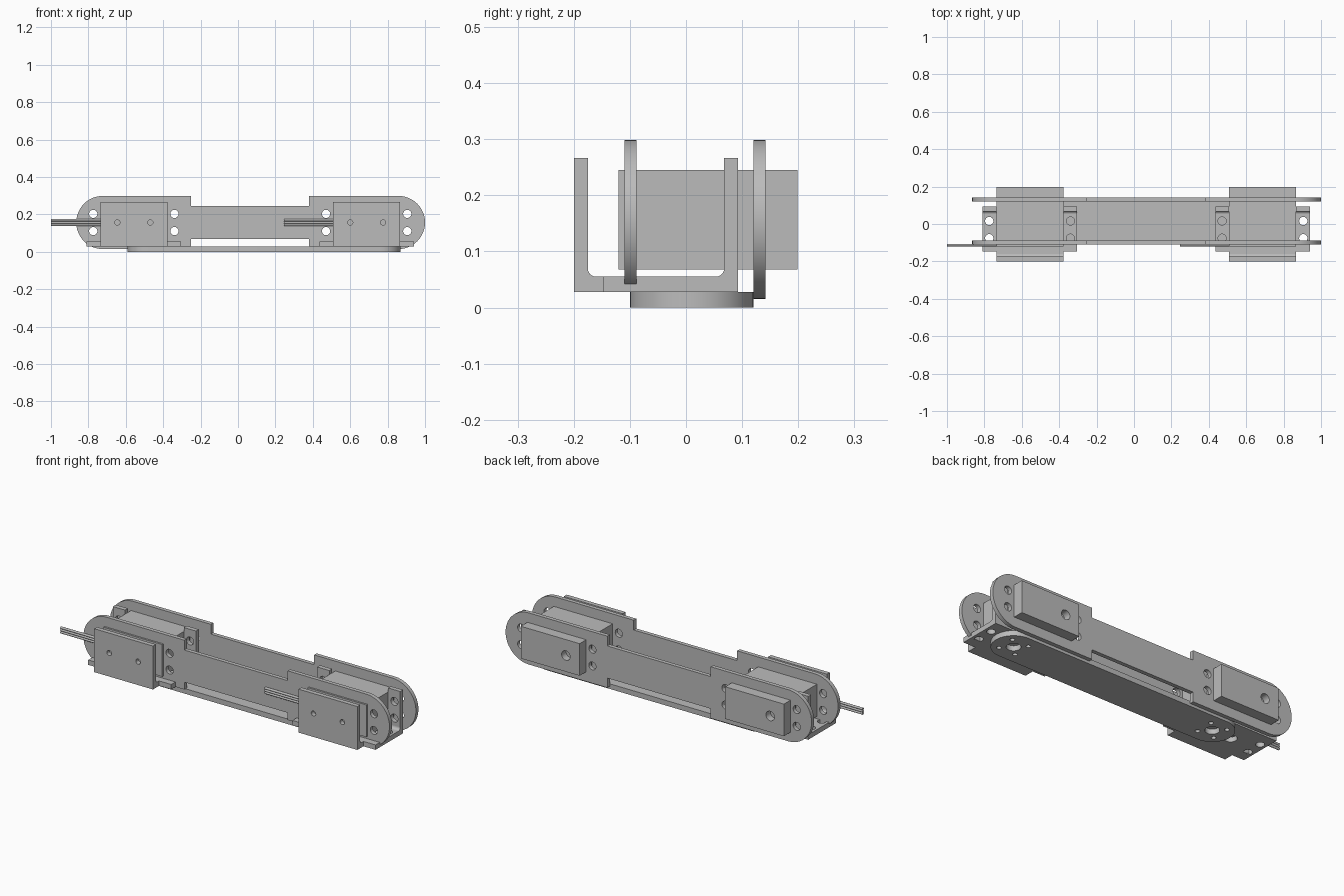
import bpy
from math import pi, sin, cos, radians

if "Cube" in bpy.data.objects:
    bpy.data.objects.remove(bpy.data.objects["Cube"], do_unlink=True)

grey = bpy.data.materials.new("plain grey")
grey.use_nodes = True
colour = (0.5, 0.5, 0.5, 1)
grey.diffuse_color = colour
grey.node_tree.nodes["Principled BSDF"].inputs["Base Color"].default_value = colour

# Rotations that lay a flat outline into each plane
PLANES = {"XY": (0, 0, 0), "XZ": (pi / 2, 0, 0), "YZ": (pi / 2, 0, pi / 2)}


def arc(cx, cy, r, start, end, n=24):
    return [(cx + r * cos(radians(start + (end - start) * i / n)),
             cy + r * sin(radians(start + (end - start) * i / n))) for i in range(n + 1)]


def circle(cx, cy, r):
    return arc(cx, cy, r, 0, 360)[:-1]


def rect(x0, x1, y0, y1):
    return [(x0, y0), (x1, y0), (x1, y1), (x0, y1)]


def plate(name, plane, low, high, outline, holes=()):
    """Extrude an outline with holes between two depths of a plane."""
    curve = bpy.data.curves.new(name, "CURVE")
    curve.dimensions = "2D"
    curve.fill_mode = "BOTH"
    curve.extrude = (high - low) / 2
    for loop in [outline] + [circle(*h) for h in holes]:
        spline = curve.splines.new("POLY")
        spline.points.add(len(loop) - 1)
        for point, (a, b) in zip(spline.points, loop):
            point.co = (a, b, 0, 1)
        spline.use_cyclic_u = True
    obj = bpy.data.objects.new(name, curve)
    bpy.context.collection.objects.link(obj)
    obj.rotation_euler = PLANES[plane]
    obj.location["YZ XZ XY".split().index(plane)] = (low + high) / 2
    bpy.ops.object.select_all(action="DESELECT")
    obj.select_set(True)
    bpy.context.view_layer.objects.active = obj
    bpy.ops.object.convert(target="MESH")
    obj = bpy.context.object
    obj.data.materials.clear()
    obj.data.materials.append(grey)
    bpy.ops.object.shade_smooth_by_angle(angle=radians(30))
    return obj


MID = 0.157               # height of the motor axis
UNITS = {"right": -0.557, "left": 0.688}   # centre of each motor unit
HOLE = 0.022

# Long side plates with round ends and a slimmer middle
side_holes = [(cx + dx, MID + dz, HOLE) for cx in UNITS.values()
              for dx in (-0.217, 0.217) for dz in (-0.046, 0.046)]


def side_outline(floor):
    pts = arc(-0.723, MID, 0.142, 90, 270)
    pts += [(-0.25, 0.015), (-0.25, 0.068), (0.38, 0.068), (0.38, 0.015)]
    pts += arc(0.858, MID, 0.142, -90, 90)
    pts += [(0.38, 0.299), (0.38, 0.245), (-0.25, 0.245), (-0.25, 0.299)]
    return [(x, max(z, floor)) for x, z in pts]


plate("front_side_plate", "XZ", -0.11, -0.088, side_outline(0.028), side_holes)
plate("back_side_plate", "XZ", 0.12, 0.142, side_outline(0), side_holes)

# Base plate with round ends and mounting holes
base_holes = []
for cx in (-0.48, 0.76):
    base_holes.append((cx, 0.01, 0.036))
    base_holes += [(cx + 0.05 * i, 0.01 + 0.05 * j, 0.012) for i in (-1, 1) for j in (-1, 1)]
plate("base_plate", "XY", 0, 0.028,
      arc(-0.48, 0.01, 0.11, 90, 270) + arc(0.76, 0.01, 0.11, -90, 90), base_holes)

for side, cx in UNITS.items():
    x0, x1 = cx - 0.179, cx + 0.179     # motor width
    w0, w1 = cx - 0.253, cx + 0.253     # bracket width

    # Bracket floor, narrower where it meets the front wall
    floor = [(x0, -0.2), (x1, -0.2), (x1, -0.147), (w1, -0.147),
             (w1, 0.093), (w0, 0.093), (w0, -0.147), (x0, -0.147)]
    floor_holes = [(cx + dx, -0.03 + dy, HOLE) for dx in (-0.217, 0.217) for dy in (-0.046, 0.046)]
    floor_holes.append((cx - 0.07, -0.03, 0.033))
    plate(side + "_bracket_floor", "XY", 0.028, 0.055, floor, floor_holes)

    # Front wall with two screw holes
    plate(side + "_bracket_front_wall", "XZ", -0.2, -0.175, rect(x0, x1, 0.03, 0.267),
          [(cx + dx, MID, 0.014) for dx in (-0.088, 0.088)])
    plate(side + "_front_fillet", "YZ", x0, x1,
          [(-0.176, 0.054)] + arc(-0.16, 0.07, 0.015, 180, 270, 6))

    # Back wall tabs on each side of the motor
    for label, a, b in (("outer", w0, x0), ("inner", x1, w1)):
        hx = cx + (0.217 if a > cx else -0.217)
        plate(f"{side}_{label}_back_tab", "XZ", 0.068, 0.093, rect(a, b, 0.03, 0.267),
              [(hx, MID + dz, HOLE) for dz in (-0.046, 0.046)])
        plate(f"{side}_{label}_tab_fillet", "YZ", a, b,
              [(0.069, 0.054)] + arc(0.053, 0.07, 0.015, 0, -90, 6))

    # Motor body with a blind shaft hole at the back
    body = rect(x0, x1, 0.068, 0.245)
    plate(side + "_motor_body", "XZ", -0.12, 0.16, body)
    plate(side + "_motor_back", "XZ", 0.16, 0.199, body, [(cx - 0.095, MID, 0.026)])

    # Three-strand cable
    for i in (-1, 0, 1):
        plate(f"{side}_cable_{i + 2}", "YZ", cx - 0.443, x0 + 0.01,
              circle(-0.113, MID + 0.0125 * i, 0.0064))
